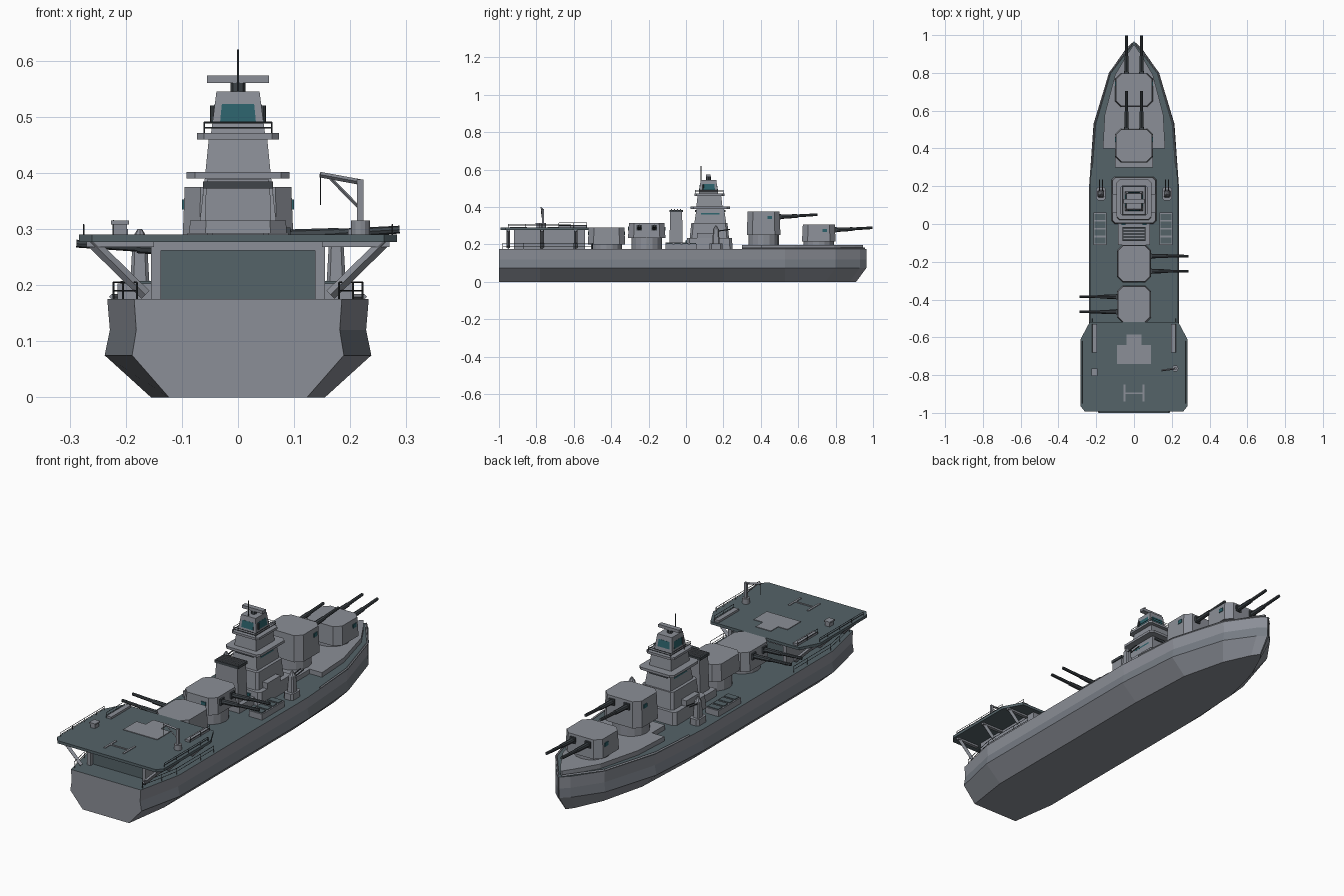
import bpy, bmesh, math
from mathutils import Matrix, Vector

cube = bpy.data.objects.get("Cube")
if cube:
    bpy.data.objects.remove(cube)

def material(name, rgb):
    m = bpy.data.materials.new(name)
    m.use_nodes = True
    m.diffuse_color = (*rgb, 1)
    m.node_tree.nodes["Principled BSDF"].inputs["Base Color"].default_value = (*rgb, 1)
    return m

GREY = material("hull grey", (.26, .275, .31))
BAND = material("lower hull grey", (.18, .2, .23))
DECK = material("slate deck", (.09, .125, .14))
GLASS = material("teal glass", (.025, .12, .145))
METAL = material("dark metal", (.05, .06, .068))

def finish(name, bm, *mats):
    bmesh.ops.recalc_face_normals(bm, faces=bm.faces)
    me = bpy.data.meshes.new(name)
    bm.to_mesh(me)
    bm.free()
    for m in mats:
        me.materials.append(m)
    ob = bpy.data.objects.new(name, me)
    bpy.context.collection.objects.link(ob)
    return ob

def loft(rings):
    bm = bmesh.new()
    vs = [[bm.verts.new(p) for p in r] for r in rings]
    n = len(vs[0])
    for a, b in zip(vs, vs[1:]):
        for i in range(n):
            bm.faces.new((a[i], a[(i + 1) % n], b[(i + 1) % n], b[i]))
    bm.faces.new(vs[0])
    bm.faces.new(vs[-1])
    return bm

def outline(hx, hy, c):
    """Rectangle, or chamfered rectangle when c > 0."""
    if c == 0:
        return [(-hx, -hy), (hx, -hy), (hx, hy), (-hx, hy)]
    return [(-hx + c, -hy), (hx - c, -hy), (hx, -hy + c), (hx, hy - c),
            (hx - c, hy), (-hx + c, hy), (-hx, hy - c), (-hx, -hy + c)]

def block(name, mat, xs, ys, zs, taper=1, c=0, matrix=None):
    cx, cy = sum(xs) / 2, sum(ys) / 2
    pts = outline((xs[1] - xs[0]) / 2, (ys[1] - ys[0]) / 2, c)
    bm = loft([[(cx + x * k, cy + y * k, z) for x, y in pts] for z, k in zip(zs, (1, taper))])
    if matrix:
        bm.transform(matrix)
    return finish(name, bm, mat)

def plan(name, mat, half, z0, z1):
    """Plate from a half outline mirrored across x."""
    pts = half + [(-x, y) for x, y in reversed(half)]
    return finish(name, loft([[(x, y, z) for x, y in pts] for z in (z0, z1)]), mat)

def tube(name, mat, a, b, r, r2=None, sides=8, matrix=None):
    a, b = Vector(a), Vector(b)
    bm = bmesh.new()
    bmesh.ops.create_cone(bm, cap_ends=True, segments=sides, radius1=r,
                          radius2=r if r2 is None else r2, depth=(b - a).length)
    m = Matrix.Translation((a + b) / 2) @ (b - a).to_track_quat('Z', 'Y').to_matrix().to_4x4()
    bm.transform(matrix @ m if matrix else m)
    return finish(name, bm, mat)

def rail(name, path, z, h, r=.0015):
    for (x0, y0), (x1, y1) in zip(path, path[1:]):
        for k in (.5, 1):
            tube(name + "_bar", METAL, (x0, y0, z + h * k), (x1, y1, z + h * k), r, sides=4)
    for x, y in path:
        tube(name + "_post", METAL, (x, y, z), (x, y, z + h), r, sides=4)

# Hull
stations = [(-1, .185), (-.78, .233), (.2, .233), (.53, .21), (.8, .13), (.93, .04), (.965, .003)]
levels = [(.175, 1), (.12, .98), (.075, 1.02), (0, .665)]
rings = []
for y, w in stations:
    rake = .055 if y > .7 else 0
    side = [(w * k, y - (rake if z == 0 else 0), z) for z, k in levels]
    rings.append(side + [(-x, yy, z) for x, yy, z in reversed(side)])
hull = finish("hull", loft(rings), GREY, BAND, DECK)
for f in hull.data.polygons:
    if f.normal.z > .9:
        f.material_index = 2
    elif .08 < f.center.z < .11 and f.normal.y > -.9:
        f.material_index = 1

# Raised forecastle
plan("forecastle", GREY, [(.165, .4), (.155, .58), (.1, .79), (.035, .9), (.004, .945)], .175, .197)
plan("forecastle_step", GREY, [(.1, .3), (.1, .4)], .175, .197)
for s in (-1, 1):
    for p, q in (((.225, .3), (.207, .53)), ((.207, .53), (.128, .8)), ((.128, .8), (.01, .955))):
        tube("bow_edge", GREY, (s * p[0], p[1], .179), (s * q[0], q[1], .179), .005, sides=4)

# Main gun turrets
def turret(name, y, z0, z1, angle):
    m = Matrix.Translation((0, y, 0)) @ Matrix.Rotation(math.radians(angle), 4, 'Z')
    tube(name + "_barbette", GREY, (0, 0, .175), (0, 0, z0), .082, sides=16, matrix=m)
    block(name + "_house", GREY, (-.1, .1), (-.09, .09), (z0, z1), .95, .03, m)
    for x in (-.04, .04):
        a, b = z1 - .028, z1 - .016
        block(name + "_port", METAL, (x - .014, x + .014), (.08, .094), (a - .014, a + .016), matrix=m)
        tube(name + "_sleeve", METAL, (x, .08, a), (x, .18, a + .005), .012, .01, matrix=m)
        tube(name + "_barrel", METAL, (x, .17, a + .005), (x, .288, b), .008, .007, matrix=m)
    for x in (-1, 1):
        block(name + "_sight", GLASS, (x * .096 - .004, x * .096 + .004), (.02, .045),
              (z1 - .04, z1 - .022), matrix=m)

turret("first_turret", .71, .215, .305, 0)
turret("second_turret", .415, .25, .375, 0)
turret("third_turret", -.21, .235, .315, -90)
turret("fourth_turret", -.425, .2, .29, 90)

# Command tower
block("deckhouse", GREY, (-.118, .118), (0, .25), (.175, .235), .96, .015)
block("lower_tower", GREY, (-.09, .09), (.02, .23), (.235, .315), .92, .012)
block("middle_tower", GREY, (-.068, .068), (.045, .215), (.315, .39), .87)
block("lower_platform", GREY, (-.092, .092), (.025, .235), (.39, .402), 1, .015)
block("upper_tower", GREY, (-.058, .058), (.055, .195), (.402, .46), .9)
block("upper_platform", GREY, (-.073, .073), (.045, .205), (.46, .471), 1, .012)
block("bridge", GREY, (-.048, .048), (.068, .172), (.471, .545), .8)
block("bridge_end_window", GLASS, (-.032, .032), (.0695, .1705), (.49, .523), .9)
block("bridge_side_window", GLASS, (-.0467, .0467), (.085, .155), (.49, .523), .9)
block("tower_window_strip", GLASS, (-.063, .063), (.08, .18), (.36, .372), .97)
block("tower_end_strip", METAL, (-.048, .048), (.0475, .2125), (.372, .384), .98)
rail("bridge_rail", [(-.06, .1), (-.06, .05), (.06, .05), (.06, .2), (-.06, .2), (-.06, .1)], .471, .019)
tube("radar_post", METAL, (0, .12, .545), (0, .12, .562), .013)
block("radar_bar", GREY, (-.055, .055), (.108, .132), (.56, .574))
tube("mast", METAL, (0, .08, .54), (0, .08, .62), .002, sides=6)
for s in (-1, 1):
    block("tower_locker", GREY, (s * .1 - .014, s * .1 + .014), (.06, .16), (.235, .262))
    block("deckhouse_window", GLASS, (s * .055 - .01, s * .055 + .01), (-.004, .01), (.2, .222))
    tube("bridge_lamp", METAL, (s * .045, .09, .49), (s * .045, .09, .52), .005)

# Funnel
block("funnel_base", GREY, (-.085, .085), (-.11, .01), (.175, .21))
block("funnel", GREY, (-.062, .062), (-.088, -.018), (.21, .375), .92)
block("funnel_cap", METAL, (-.062, .062), (-.089, -.017), (.372, .385))
for i in range(4):
    y = -.077 + i * .016
    block("funnel_grille", GREY, (-.055, .055), (y - .002, y + .002), (.385, .388))

# Side gun mounts and deck hatches
for s in (-1, 1):
    x = s * .175
    block("side_mount_base", GREY, (x - .025, x + .025), (.125, .195), (.175, .205), 1, .01)
    block("side_mount", GREY, (x - .017, x + .017), (.14, .18), (.205, .28), .75, .006)
    tube("side_mount_dome", GREY, (x, .16, .28), (x, .16, .3), .016, .004)
    for dx in (-.008, .008):
        tube("side_gun", METAL, (x + dx, .16, .27), (x + dx, .235, .28), .003, sides=6)
    block("hatch_box", GREY, (x - .04, x + .03), (-.11, .06), (.175, .203))
    for i in range(4):
        y = -.088 + i * .042
        block("hatch_panel", DECK, (x - .034, x + .024), (y - .016, y + .016), (.2, .207))

# Hangar under the flight deck
for s in (-1, 1):
    block("hangar_wall", GREY, (s * .146 - .009, s * .146 + .009), (-.92, -.54), (.175, .277))
block("hangar_roof", GREY, (-.15, .15), (-.92, -.54), (.262, .277))
block("hangar_door", DECK, (-.14, .14), (-.9, -.55), (.175, .264))

# Flight deck with markings
plan("flight_deck", DECK, [(.26, -.993), (.283, -.965), (.283, -.61), (.235, -.52)], .277, .29)
block("deck_mark", GREY, (-.09, .09), (-.74, -.64), (.29, .293))
block("deck_mark_top", GREY, (-.04, .04), (-.64, -.585), (.29, .293))
block("landing_crossbar", GREY, (-.05, .05), (-.9, -.892), (.29, .293))
for s in (-1, 1):
    block("landing_bar", GREY, (s * .05 - .005, s * .05 + .005), (-.94, -.85), (.29, .293))
    for y in (-.95, -.77, -.59):
        tube("deck_strut", GREY, (s * .165, y, .183), (s * .262, y, .278), .01, sides=4)
        block("deck_beam", GREY, (s * .21 - .06, s * .21 + .06), (y - .008, y + .008), (.268, .277))
    block("side_walkway", GREY, (s * .208 - .012, s * .208 + .012), (-.68, -.53), (.29, .3))
    rail("walkway_rail", [(s * .222, -.68), (s * .222, -.6), (s * .222, -.53)], .29, .025)
    rail("flight_deck_rail", [(s * .275, y) for y in (-.95, -.86, -.77, -.68, -.62)], .29, .018)
    rail("stern_rail", [(s * .18, -.98), (s * .205, -.87), (s * .222, -.78), (s * .222, -.6), (s * .222, -.5)], .175, .03)
block("deck_vent", GREY, (-.222, -.198), (-.8, -.77), (.29, .308))
block("deck_vent_cap", GREY, (-.226, -.194), (-.804, -.766), (.308, .315))

# Deck crane
tube("crane_base", GREY, (.218, -.765, .29), (.218, -.765, .315), .017, sides=12)
block("crane_post", GREY, (.212, .224), (-.771, -.759), (.31, .388))
tube("crane_jib", GREY, (.222, -.765, .383), (.146, -.775, .397), .005, sides=4)
tube("crane_brace", GREY, (.216, -.765, .338), (.165, -.772, .39), .003, sides=4)
tube("crane_cable", METAL, (.147, -.775, .395), (.147, -.775, .343), .0012, sides=4)
